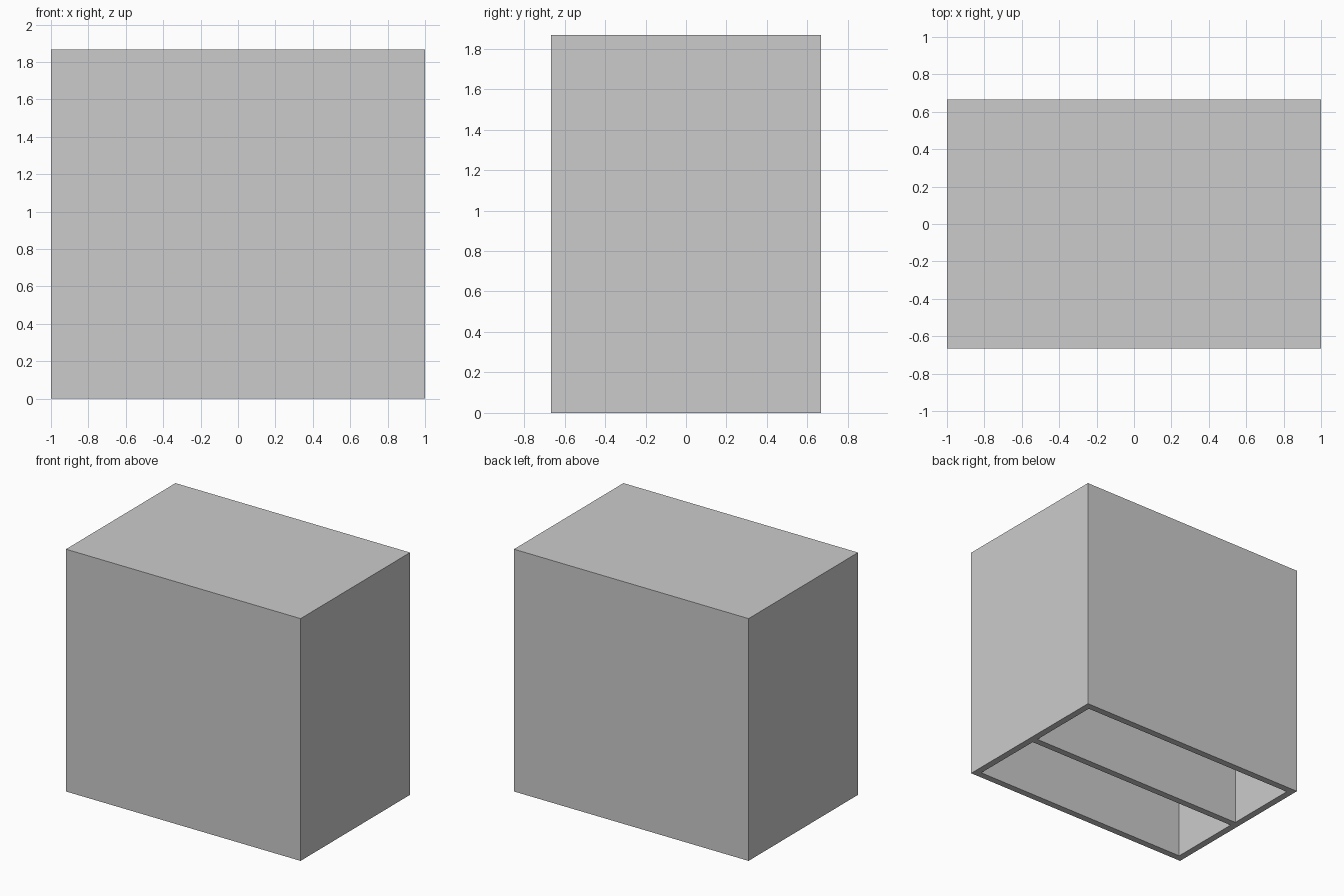
import bpy

if "Cube" in bpy.data.objects:
    bpy.data.objects.remove(bpy.data.objects["Cube"])

W, D, H = 2.0, 1.333, 1.867   # overall size
T = 0.053                     # wall thickness


def box(name, size, centre):
    bpy.ops.mesh.primitive_cube_add(size=1, location=centre)
    ob = bpy.context.object
    ob.name = name
    ob.scale = size
    bpy.ops.object.transform_apply(location=True, rotation=False, scale=True)
    return ob


# Outer block, open at the bottom once hollowed
shell = box("divided_box", (W, D, H), (0, 0, H / 2))

# Two equal compartments either side of the central divider
cell = (D - 3 * T) / 2
depth = H - T
for side in (-1, 1):
    y = side * (T + cell) / 2
    cutter = box("compartment_cutter", (W - 2 * T, cell, depth + 0.2),
                 (0, y, (depth - 0.2) / 2))
    mod = shell.modifiers.new("hollow", 'BOOLEAN')
    mod.operation = 'DIFFERENCE'
    mod.solver = 'EXACT'
    mod.object = cutter
    bpy.context.view_layer.objects.active = shell
    bpy.ops.object.modifier_apply(modifier=mod.name)
    bpy.data.objects.remove(cutter, do_unlink=True)
